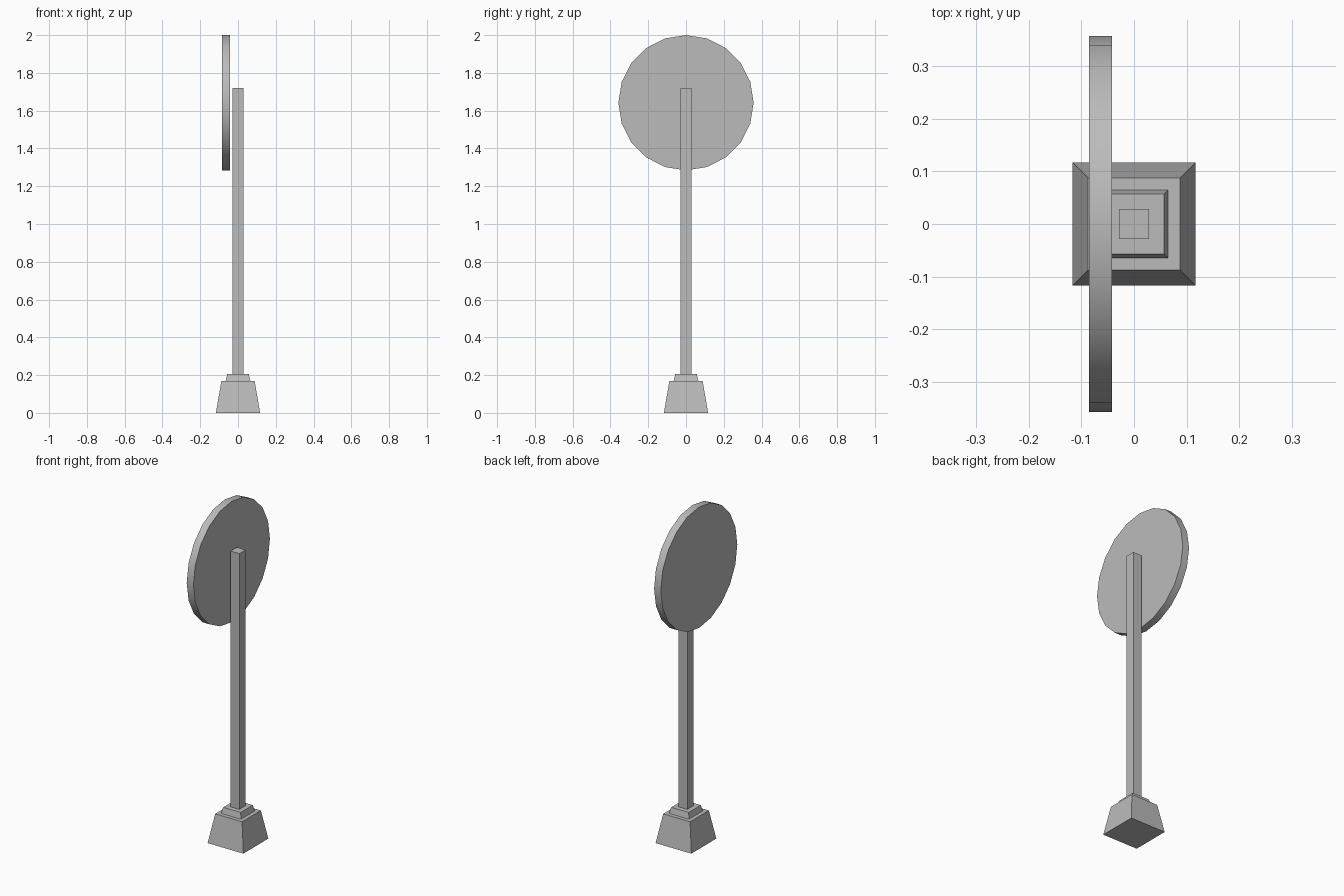
import bpy
import bmesh
from math import radians
from mathutils import Matrix

cube = bpy.data.objects.get("Cube")
if cube:
    bpy.data.objects.remove(cube, do_unlink=True)

# Single grey material
grey = bpy.data.materials.new("plain_grey")
grey.use_nodes = True
colour = (0.5, 0.5, 0.5, 1.0)
grey.diffuse_color = colour
grey.node_tree.nodes["Principled BSDF"].inputs["Base Color"].default_value = colour


def finish(name, bm):
    mesh = bpy.data.meshes.new(name)
    bmesh.ops.recalc_face_normals(bm, faces=bm.faces)
    bm.to_mesh(mesh)
    bm.free()
    mesh.materials.append(grey)
    obj = bpy.data.objects.new(name, mesh)
    bpy.context.collection.objects.link(obj)
    return obj


def tapered_block(name, z0, z1, half0, half1):
    """Square block whose half width runs from half0 at z0 to half1 at z1."""
    bm = bmesh.new()
    bmesh.ops.create_cube(bm, size=2)
    for v in bm.verts:
        half, z = (half1, z1) if v.co.z > 0 else (half0, z0)
        v.co = (v.co.x * half, v.co.y * half, z)
    return finish(name, bm)


# Footing, collar and post
tapered_block("footing", 0.0, 0.17, 0.117, 0.088)
tapered_block("collar", 0.17, 0.205, 0.065, 0.057)
tapered_block("post", 0.205, 1.72, 0.029, 0.029)

# Round sign plate, standing beside the post
bm = bmesh.new()
place = Matrix.Translation((-0.0635, 0, 1.642)) @ Matrix.Rotation(radians(90), 4, "Y")
bmesh.ops.create_cone(bm, cap_ends=True, segments=20, radius1=0.358,
                      radius2=0.358, depth=0.044, matrix=place)
plate = finish("sign_plate", bm)

# Smooth rim with crisp edges
bpy.ops.object.select_all(action="DESELECT")
plate.select_set(True)
bpy.context.view_layer.objects.active = plate
bpy.ops.object.shade_smooth_by_angle(angle=radians(30))
